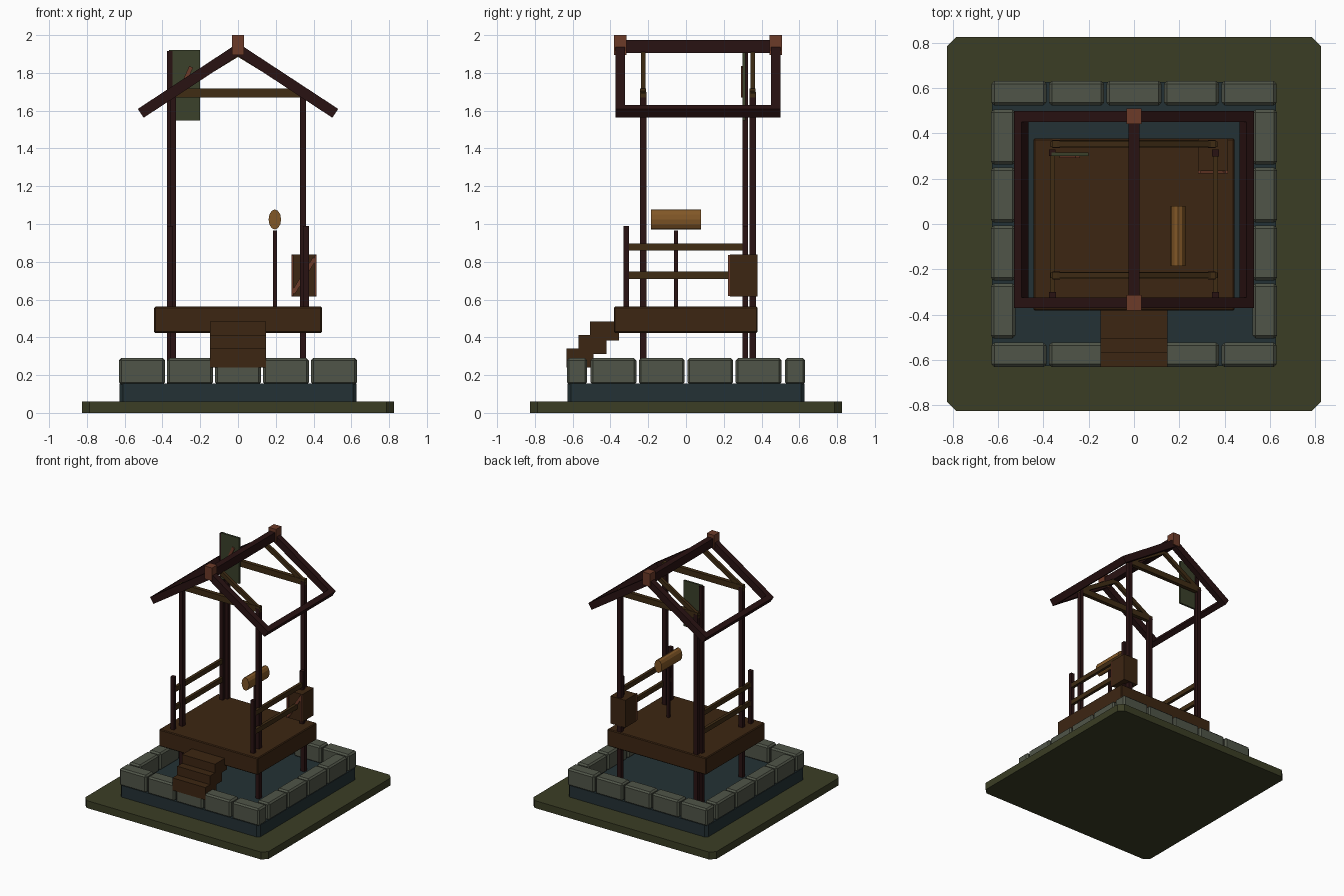
import bpy, bmesh, math
from mathutils import Matrix, Vector

if "Cube" in bpy.data.objects:
    bpy.data.objects.remove(bpy.data.objects["Cube"])


def mat(name, r, g, b):
    m = bpy.data.materials.new(name)
    m.diffuse_color = (r, g, b, 1)
    m.use_nodes = True
    m.node_tree.nodes["Principled BSDF"].inputs["Base Color"].default_value = m.diffuse_color
    return m


GRASS = mat("grass green", 0.043, 0.047, 0.018)
STONE = mat("grey stone", 0.080, 0.090, 0.065)
WATER = mat("dark water", 0.017, 0.031, 0.035)
DECK = mat("deck wood", 0.046, 0.019, 0.006)
RAIL = mat("rail wood", 0.050, 0.025, 0.007)
DARK = mat("dark timber", 0.022, 0.006, 0.006)
CAP = mat("red brown wood", 0.150, 0.043, 0.022)
LOG = mat("light log", 0.220, 0.095, 0.020)
SIGN = mat("sign green", 0.043, 0.053, 0.024)


def finish(name, bm, material):
    bmesh.ops.recalc_face_normals(bm, faces=bm.faces)
    me = bpy.data.meshes.new(name)
    bm.to_mesh(me)
    bm.free()
    me.materials.append(material)
    ob = bpy.data.objects.new(name, me)
    bpy.context.collection.objects.link(ob)
    return ob


def box(name, x, y, z, material, bevel=0.0, vertical_only=False):
    """Box from (min, max) ranges, optionally with chamfered edges."""
    bm = bmesh.new()
    size = [r[1] - r[0] for r in (x, y, z)]
    mid = [(r[0] + r[1]) / 2 for r in (x, y, z)]
    bmesh.ops.create_cube(bm, size=1, matrix=Matrix.Translation(mid) @ Matrix.Diagonal((*size, 1)))
    if bevel:
        edges = [e for e in bm.edges if not vertical_only
                 or abs(e.verts[0].co.z - e.verts[1].co.z) > 1e-4]
        bmesh.ops.bevel(bm, geom=edges, offset=bevel, segments=1, affect='EDGES')
    return finish(name, bm, material)


def post(name, x, y, z, width, material=DARK):
    h = width / 2
    return box(name, (x - h, x + h), (y - h, y + h), z, material)


def bar(name, a, b, y, thick, material):
    """Sloping bar in the xz plane from a to b, spanning the y range."""
    a, b = Vector(a), Vector(b)
    d = (b - a).normalized()
    n = Vector((-d.y, d.x)) * thick / 2
    bm = bmesh.new()
    loops = [[bm.verts.new((p.x, yy, p.y)) for p in (a - n, b - n, b + n, a + n)] for yy in y]
    bm.faces.new(loops[0])
    bm.faces.new(loops[1])
    for i in range(4):
        j = (i + 1) % 4
        bm.faces.new((loops[0][i], loops[0][j], loops[1][j], loops[1][i]))
    return finish(name, bm, material)


# Ground slab and water basin
box("ground_slab", (-0.825, 0.825), (-0.825, 0.825), (0, 0.06), GRASS, 0.04, True)
box("pond_water", (-0.628, 0.628), (-0.628, 0.628), (0.06, 0.155), WATER, 0.02, True)

# Stone border: five in front and back, four on each side
for s, side in ((-1, "front"), (1, "back")):
    for i in range(5):
        cx = (i - 2) * 0.254
        box(f"{side}_stone", (cx - 0.121, cx + 0.121), sorted((s * 0.524, s * 0.631)),
            (0.15, 0.29), STONE, 0.012)
for s, side in ((-1, "left"), (1, "right")):
    for i in range(4):
        cy = (i - 1.5) * 0.256
        box(f"{side}_stone", sorted((s * 0.524, s * 0.631)), (cy - 0.121, cy + 0.121),
            (0.15, 0.29), STONE, 0.012)

# Deck and steps
box("deck", (-0.444, 0.444), (-0.382, 0.378), (0.424, 0.562), DECK, 0.006)
for i, (y0, y1) in enumerate(((-0.507, -0.355), (-0.57, -0.42), (-0.632, -0.49))):
    box("step", (-0.148, 0.148), (y0, y1), (0.382 - i * 0.071, 0.483 - i * 0.071), DECK)

# Main posts, tie beams and inner rafters
for y in (-0.227, 0.353):
    for s in (-1, 1):
        post("main_post", s * 0.344, y, (0.13, 1.70), 0.034)
        bar("inner_rafter", (s * 0.36, 1.685), (0, 1.905), (y - 0.012, y + 0.012), 0.035, RAIL)
    box("tie_beam", (-0.362, 0.362), (y - 0.016, y + 0.016), (1.67, 1.718), RAIL)

# Side railings; the back left post carries on up as the sign post
for s in (-1, 1):
    post("rail_post", s * 0.36, -0.316, (0.56, 0.99), 0.03)
    if s > 0:
        post("rail_post", 0.36, 0.313, (0.56, 0.99), 0.03)
    for z in (0.729, 0.879):
        box("side_rail", sorted((s * 0.348, s * 0.372)), (-0.31, 0.305),
            (z - 0.019, z + 0.019), RAIL)
post("sign_post", -0.361, 0.314, (0.13, 1.915), 0.028)

# Roof frame: outer rafters, eave beams, ridge beam and end caps
for s in (-1, 1):
    for y in (-0.348, 0.475):
        bar("roof_rafter", (s * 0.515, 1.586), (0, 1.924), (y - 0.024, y + 0.024), 0.056, DARK)
    bar("eave_beam", (s * 0.515, 1.586), (s * 0.482, 1.608), (-0.37, 0.495), 0.056, DARK)
box("ridge_beam", (-0.025, 0.025), (-0.37, 0.495), (1.905, 1.973), DARK)
for y in (-0.348, 0.475):
    box("ridge_cap", (-0.033, 0.033), (y - 0.034, y + 0.034), (1.895, 2.0), CAP)

# Hanging sign with a diagonal stripe
box("sign_board", (-0.364, -0.2), (0.300, 0.316), (1.548, 1.92), SIGN)
bar("sign_stripe", (-0.318, 1.675), (-0.248, 1.832), (0.292, 0.301), 0.022, CAP)

# Oval log on a thin stand
bm = bmesh.new()
bmesh.ops.create_cone(bm, cap_ends=True, segments=12, radius1=1, radius2=1, depth=0.265,
                      matrix=Matrix.Translation((0.195, -0.052, 1.024))
                      @ Matrix.Diagonal((0.033, 1, 0.053, 1))
                      @ Matrix.Rotation(math.pi / 2, 4, 'X'))
finish("log", bm, LOG)
post("log_stand", 0.195, -0.053, (0.55, 0.965), 0.022)

# Storage box with framed front and diagonal brace
box("storage_box", (0.282, 0.416), (0.234, 0.378), (0.615, 0.838), DECK)
for x in (0.282, 0.404):
    box("box_frame", (x, x + 0.012), (0.222, 0.235), (0.618, 0.835), CAP)
bar("box_brace", (0.292, 0.635), (0.406, 0.818), (0.224, 0.235), 0.022, CAP)
